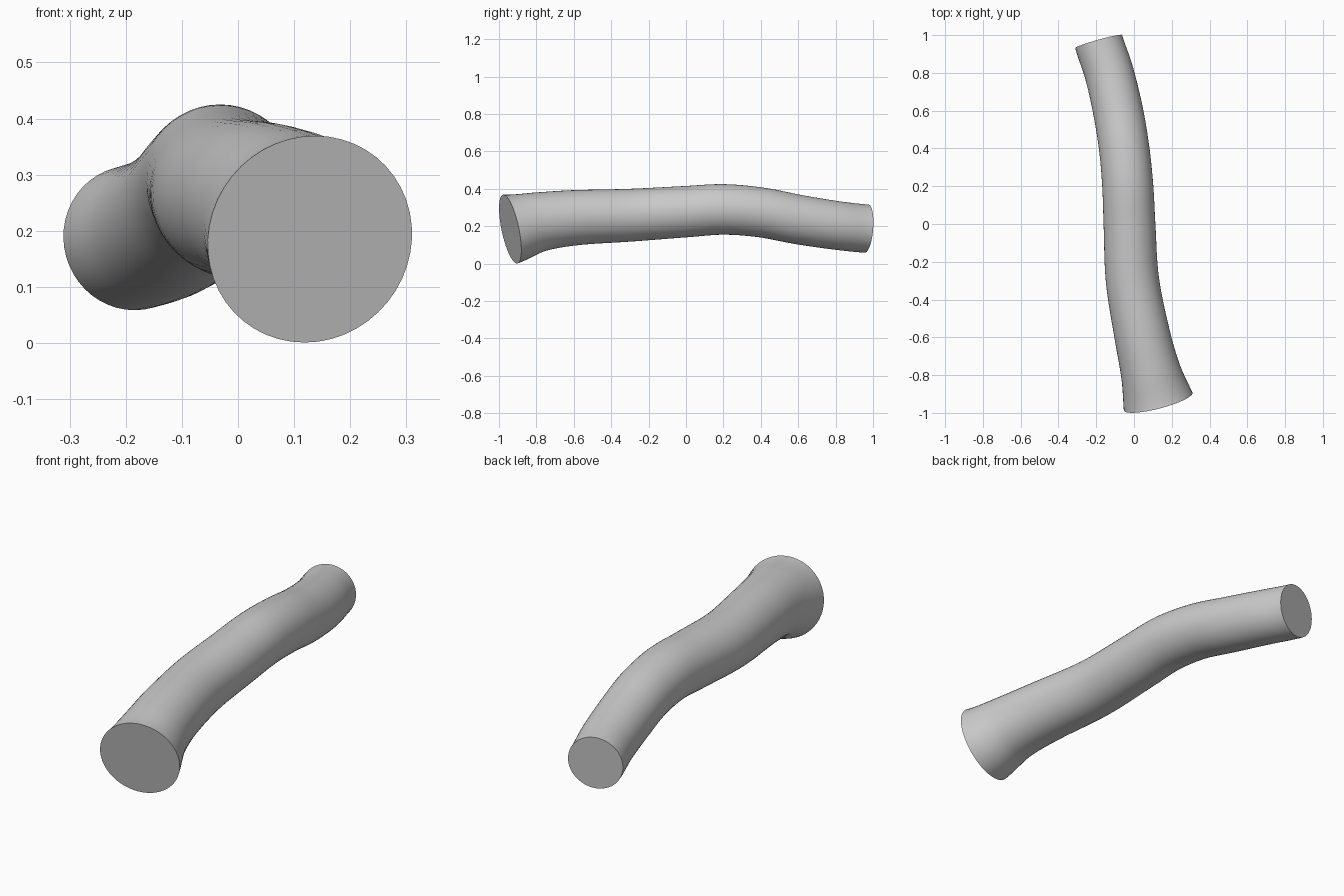
import bpy, bmesh, math
from mathutils import Vector

if "Cube" in bpy.data.objects:
    bpy.data.objects.remove(bpy.data.objects["Cube"])

# Centre line and radius of the bent tube: x, y, z, r
PATH = [
    (0.128, -0.940, 0.185, 0.188),
    (0.090, -0.790, 0.222, 0.160),
    (0.046, -0.600, 0.245, 0.148),
    (-0.008, -0.300, 0.259, 0.141),
    (-0.024, 0.000, 0.278, 0.137),
    (-0.033, 0.200, 0.290, 0.135),
    (-0.052, 0.400, 0.274, 0.133),
    (-0.085, 0.600, 0.236, 0.132),
    (-0.132, 0.800, 0.205, 0.130),
    (-0.187, 0.966, 0.187, 0.129),
]
START_DIR = Vector((-0.26, 1, 0.21))
END_DIR = Vector((-0.28, 1, -0.08))
SIDES, STEPS = 48, 8

pts = [Vector(p) for p in PATH]
n = len(pts)

# Slopes with respect to y, so the curve stays even between points
slopes = [(pts[min(i + 1, n - 1)] - pts[max(i - 1, 0)]) /
          (pts[min(i + 1, n - 1)].y - pts[max(i - 1, 0)].y) for i in range(n)]
slopes[0] = Vector((*START_DIR, slopes[0].w))
slopes[-1] = Vector((*END_DIR, slopes[-1].w))


def sample(i, t):
    """Hermite point (x, y, z, r) and tangent on segment i."""
    a, b = pts[i], pts[i + 1]
    h = b.y - a.y
    ma, mb = slopes[i] * h, slopes[i + 1] * h
    p = (a * (2*t**3 - 3*t**2 + 1) + ma * (t**3 - 2*t**2 + t)
         + b * (3*t**2 - 2*t**3) + mb * (t**3 - t**2))
    d = (a * (6*t*t - 6*t) + ma * (3*t*t - 4*t + 1)
         + b * (6*t - 6*t*t) + mb * (3*t*t - 2*t))
    return p, d.to_3d().normalized()


samples = [sample(i, k / STEPS) for i in range(n - 1) for k in range(STEPS)]
samples.append(sample(n - 2, 1.0))

# Round rings along the path, skinned and capped flat
bm = bmesh.new()
rings = []
for p, d in samples:
    side = d.cross(Vector((0, 0, 1))).normalized()
    up = side.cross(d)
    rings.append([bm.verts.new(p.to_3d() + p.w * (side * math.cos(a) + up * math.sin(a)))
                  for a in (2 * math.pi * j / SIDES for j in range(SIDES))])
for r0, r1 in zip(rings, rings[1:]):
    for j in range(SIDES):
        k = (j + 1) % SIDES
        bm.faces.new((r0[j], r0[k], r1[k], r1[j]))
bm.faces.new(rings[0])
bm.faces.new(rings[-1])
bmesh.ops.recalc_face_normals(bm, faces=bm.faces)

mesh = bpy.data.meshes.new("bent_tube")
bm.to_mesh(mesh)
bm.free()
tube = bpy.data.objects.new("bent_tube", mesh)
bpy.context.collection.objects.link(tube)

# Smooth wall, sharp cap edges
bpy.context.view_layer.objects.active = tube
tube.select_set(True)
bpy.ops.object.shade_smooth_by_angle(angle=math.radians(35))
